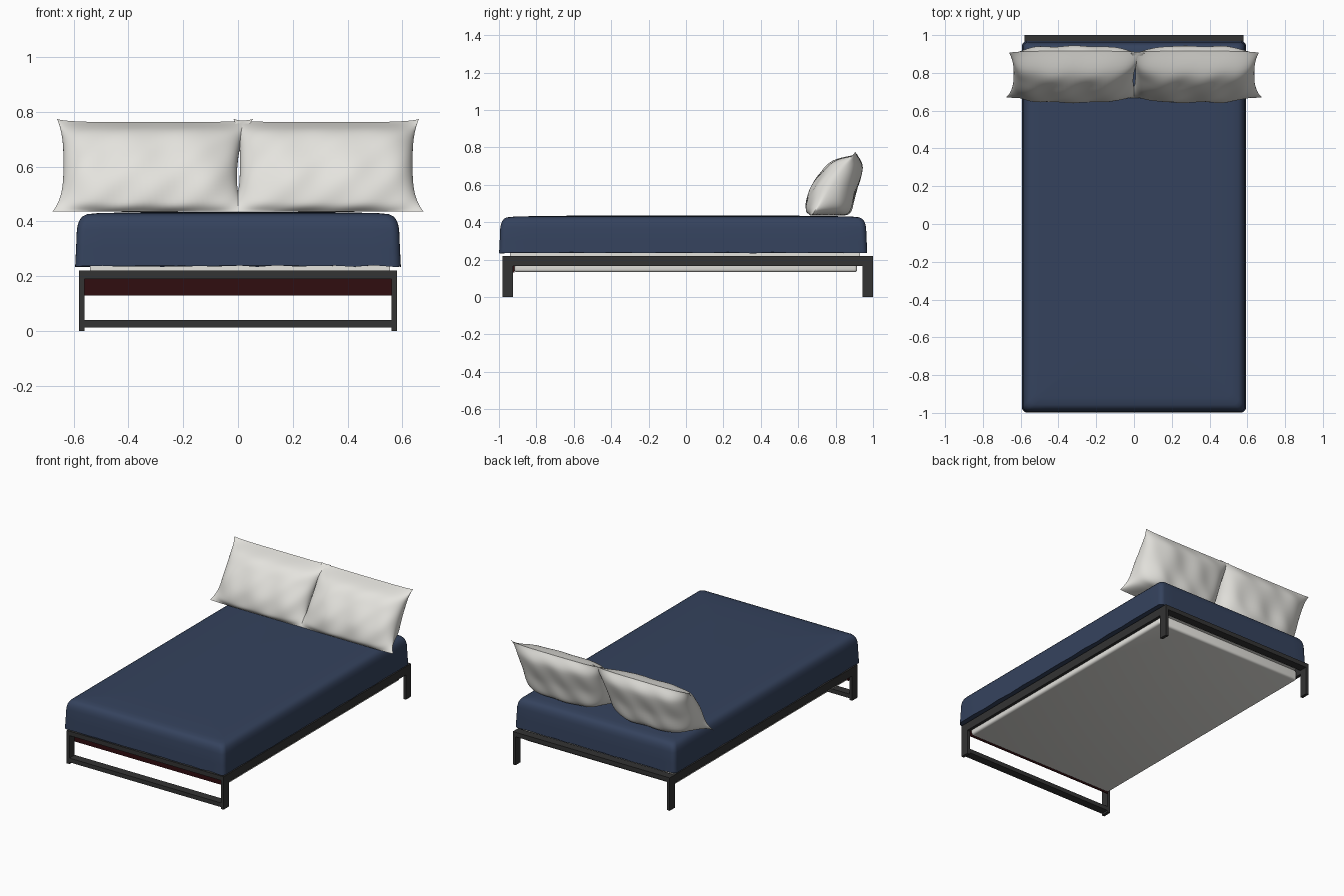
import bpy, bmesh, math
from mathutils import Vector

if "Cube" in bpy.data.objects:
    bpy.data.objects.remove(bpy.data.objects["Cube"])


def material(name, rgb):
    m = bpy.data.materials.new(name)
    m.diffuse_color = (*rgb, 1)
    m.use_nodes = True
    m.node_tree.nodes["Principled BSDF"].inputs["Base Color"].default_value = m.diffuse_color
    return m


NAVY = material("navy fabric", (0.035, 0.055, 0.11))
METAL = material("dark metal", (0.033, 0.033, 0.033))
WHITE = material("off white cotton", (0.78, 0.77, 0.73))
RED = material("dark red", (0.03, 0.004, 0.005))


def finish(name, bm, mat, smooth=None):
    bmesh.ops.recalc_face_normals(bm, faces=bm.faces)
    mesh = bpy.data.meshes.new(name)
    bm.to_mesh(mesh)
    bm.free()
    ob = bpy.data.objects.new(name, mesh)
    bpy.context.collection.objects.link(ob)
    mesh.materials.append(mat)
    if smooth:
        bpy.ops.object.select_all(action='DESELECT')
        ob.select_set(True)
        bpy.context.view_layer.objects.active = ob
        bpy.ops.object.shade_smooth_by_angle(angle=math.radians(smooth))
    return ob


def box(name, x, y, z, mat, bevel=0.0, segments=1):
    """Box from (min, max) ranges, optionally bevelled."""
    bm = bmesh.new()
    bmesh.ops.create_cube(bm, size=1)
    for v in bm.verts:
        v.co = [(r[0] + r[1]) / 2 + c * (r[1] - r[0]) for r, c in zip((x, y, z), v.co)]
    if bevel:
        bmesh.ops.bevel(bm, geom=bm.edges[:], offset=bevel, segments=segments,
                        profile=0.5, affect='EDGES')
    return finish(name, bm, mat, 40 if bevel else None)


# Metal frame: side rails, end rails, legs and the foot bar
FOOT, HEAD = (-0.98, -0.925), (0.945, 1.0)
for side, x in (("left", (-0.58, -0.56)), ("right", (0.56, 0.58))):
    box(side + "_rail", x, (-0.98, 1.0), (0.165, 0.22), METAL)
    box(side + "_front_leg", x, FOOT, (0, 0.17), METAL)
    box(side + "_back_leg", x, HEAD, (0, 0.17), METAL)
box("front_rail", (-0.56, 0.56), FOOT, (0.19, 0.22), METAL)
box("back_rail", (-0.56, 0.56), HEAD, (0.19, 0.22), METAL)
box("foot_bar", (-0.56, 0.56), FOOT, (0.012, 0.04), METAL)

# Base under the mattress with a coloured front panel
box("bed_base", (-0.558, 0.558), (-0.918, 0.915), (0.133, 0.205), WHITE, 0.015, 3)
box("base_top", (-0.54, 0.555), (-0.94, 0.93), (0.2, 0.245), WHITE)
box("front_panel", (-0.56, 0.56), (-0.925, -0.918), (0.13, 0.195), RED)


# Mattress cover: stacked rounded outlines that draw in toward the top
def outline(inset, z, hem):
    hx, hy, r = 0.594 - inset, 0.984 - inset, 0.03
    pts = []
    for k, (sx, sy) in enumerate(((1, 1), (-1, 1), (-1, -1), (1, -1))):
        for i in range(6):
            a = math.pi / 2 * (k + i / 5)
            pts.append(Vector((sx * (hx - r) + r * math.cos(a),
                               sy * (hy - r) + r * math.sin(a) - 0.015, z)))
    ring = []
    for i, p in enumerate(pts):
        q = pts[(i + 1) % len(pts)]
        n = 16 if (q - p).length > 0.1 else 1
        ring += [p.lerp(q, j / n) for j in range(n)]
    for p in ring:
        p.z += hem * math.sin(37 * p.x + 23 * p.y)
    return ring


bm = bmesh.new()
profile = ((0, 0.237, 0.003), (0.003, 0.3, 0), (0.006, 0.37, 0), (0.010, 0.39, 0),
           (0.016, 0.405, 0), (0.026, 0.418, 0), (0.042, 0.426, 0), (0.08, 0.430, 0),
           (0.2, 0.433, 0), (0.4, 0.435, 0))
rings = [[bm.verts.new(p) for p in outline(*row)] for row in profile]
for a, b in zip(rings, rings[1:]):
    for i in range(len(a)):
        j = (i + 1) % len(a)
        bm.faces.new((a[i], a[j], b[j], b[i]))
bm.faces.new(rings[0])
bm.faces.new(rings[-1])
finish("mattress_cover", bm, NAVY, 50)


# Pillows: front and back (y, z) curves pinched onto a leaning seam
FRONT = ((0.665, 0.436), (0.643, 0.47), (0.66, 0.56), (0.715, 0.655), (0.79, 0.73), (0.915, 0.762))
BACK = ((0.665, 0.436), (0.80, 0.436), (0.872, 0.45), (0.905, 0.56), (0.942, 0.69), (0.915, 0.762))


def curve(pts, t):
    """Catmull-Rom sample of a short profile."""
    s = t * (len(pts) - 1)
    i = min(int(s), len(pts) - 2)
    f = s - i
    p = [Vector(pts[max(0, min(len(pts) - 1, i + k))]) for k in (-1, 0, 1, 2)]
    return 0.5 * (2 * p[1] + (p[2] - p[0]) * f + (2 * p[0] - 5 * p[1] + 4 * p[2] - p[3]) * f * f
                  + (3 * p[1] - p[0] - 3 * p[2] + p[3]) * f ** 3)


def pillow(name, side, inner_reach):
    NU, NV = 44, 30
    bm = bmesh.new()
    for pts, sign in ((FRONT, -1), (BACK, 1)):
        grid = []
        for iu in range(NU + 1):
            u = math.sin(math.pi / 2 * (2 * iu / NU - 1))
            w = math.sqrt(max(0, 1 - u ** 4))
            row = []
            for iv in range(NV + 1):
                t = iv / NV
                seam = Vector((0.672, 0.437)).lerp(Vector((0.905, 0.776)), t)
                p = seam.lerp(curve(pts, t), w)
                # soft creases that fade out at the seams
                fade = w * math.sin(math.pi * t)
                p.x += fade * (0.004 * math.sin(9 * u + 5 * t * side)
                               + 0.003 * math.sin(17 * t - 11 * u * side))
                # pinched corners reach further out than the edges
                corner = abs(2 * t - 1) ** 3
                reach = 0.315 + 0.024 * corner + 0.015 * (1 - t) ** 8
                if u < 0:
                    reach += inner_reach * t ** 3
                x = side * (0.322 + u * reach)
                row.append(bm.verts.new((x, p.x, max(p.y, 0.434))))
            grid.append(row)
        for i in range(NU):
            for j in range(NV):
                bm.faces.new((grid[i][j], grid[i + 1][j], grid[i + 1][j + 1], grid[i][j + 1]))
    bmesh.ops.remove_doubles(bm, verts=bm.verts, dist=0.0003)
    finish(name, bm, WHITE, 60)


pillow("left_pillow", -1, 0.04)
pillow("right_pillow", 1, 0.0)
